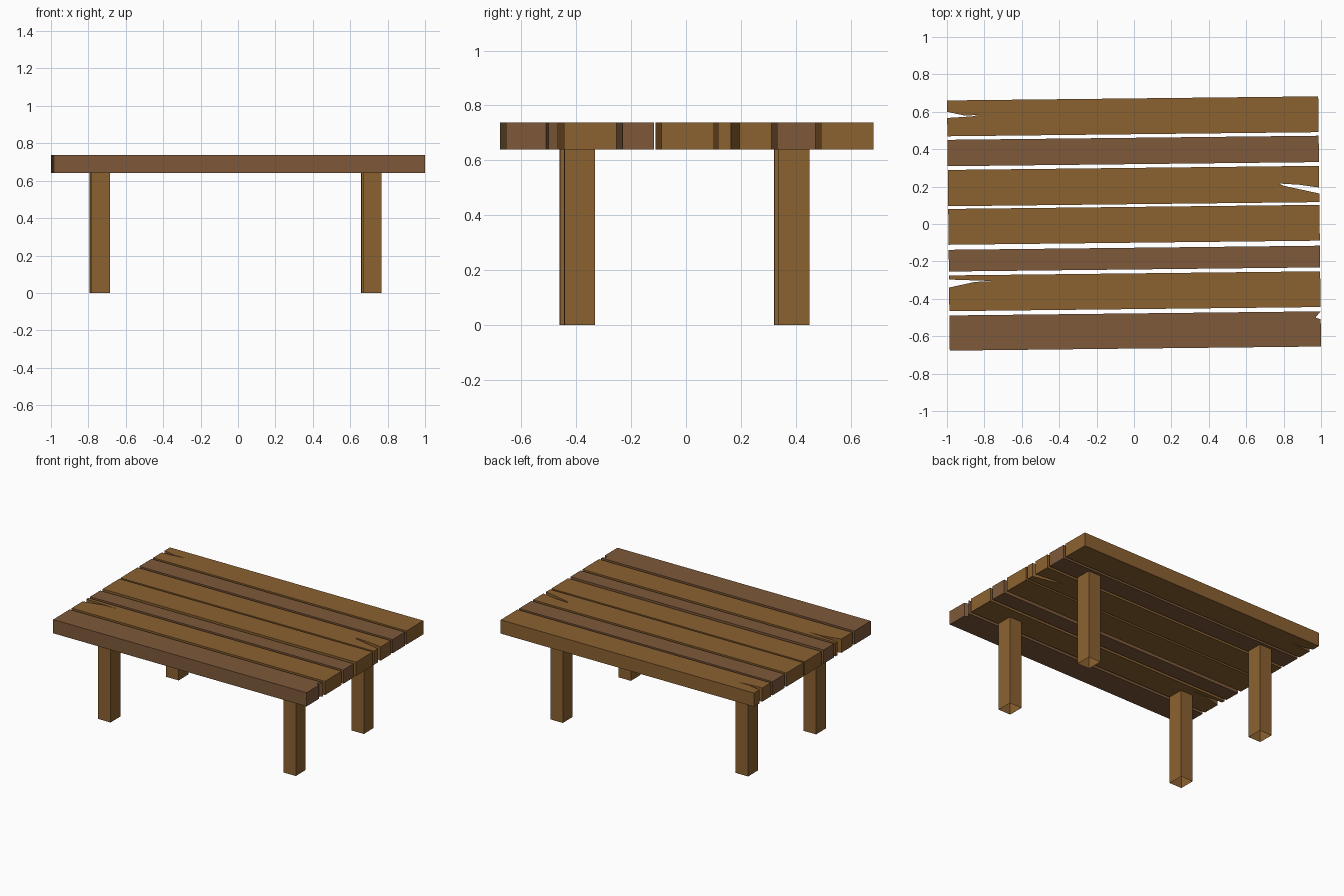
import bpy, bmesh, math
from mathutils import Matrix

if "Cube" in bpy.data.objects:
    bpy.data.objects.remove(bpy.data.objects["Cube"])

TURN = Matrix.Rotation(0.0111, 4, 'Z')   # whole table sits slightly askew
HALF = 0.9925                            # half plank length
Z_LOW, Z_TOP = 0.64, 0.738


def material(name, rgb):
    m = bpy.data.materials.new(name)
    m.diffuse_color = (*rgb, 1)
    m.use_nodes = True
    m.node_tree.nodes["Principled BSDF"].inputs["Base Color"].default_value = m.diffuse_color
    return m


OAK = material("light_wood", (0.26, 0.12, 0.03))
WALNUT = material("dark_wood", (0.21, 0.10, 0.042))


def prism(name, outline, z0, z1, mat, capped=True):
    """Extrude a counter-clockwise outline from z0 to z1."""
    bm = bmesh.new()
    low = [bm.verts.new((x, y, z0)) for x, y in outline]
    top = [bm.verts.new((x, y, z1)) for x, y in outline]
    n = len(outline)
    for i in range(n):
        j = (i + 1) % n
        bm.faces.new((low[i], low[j], top[j], top[i]))
    if capped:
        bm.faces.new(top)
        bm.faces.new(low[::-1])
    bm.transform(TURN)
    mesh = bpy.data.meshes.new(name)
    bm.to_mesh(mesh)
    bm.free()
    mesh.materials.append(mat)
    ob = bpy.data.objects.new(name, mesh)
    bpy.context.collection.objects.link(ob)
    return ob


# Planks: y range, wood, splits in right end (going up), splits in left end (going down)
planks = [
    (-0.666, -0.478, WALNUT, [(HALF, -0.521), (0.965, -0.511)], []),
    (-0.455, -0.264, OAK, [], [(-HALF, -0.286), (-0.748, -0.297), (-0.853, -0.300), (-HALF, -0.329)]),
    (-0.243, -0.127, WALNUT, [], []),
    (-0.100, 0.0915, OAK, [], []),
    (0.106, 0.300, OAK, [(HALF, 0.152), (0.80, 0.196), (0.777, 0.208), (0.887, 0.200), (HALF, 0.184)], []),
    (0.320, 0.461, WALNUT, [], []),
    (0.480, 0.6715, OAK, [], [(-HALF, 0.611), (-0.90, 0.590), (-0.824, 0.592), (-0.86, 0.585), (-HALF, 0.578)]),
]
for i, (y0, y1, wood, right, left) in enumerate(planks, 1):
    outline = [(-HALF, y0), (HALF, y0), *right, (HALF, y1), (-HALF, y1), *left]
    prism(f"top_plank_{i}", outline, Z_LOW, Z_TOP, wood)

# Legs: open-ended square posts
for side, cx in (("left", -0.739), ("right", 0.7125)):
    for end, cy in (("front", -0.395), ("back", 0.385)):
        a, b = 0.049, 0.056
        outline = [(cx - a, cy - b), (cx + a, cy - b), (cx + a, cy + b), (cx - a, cy + b)]
        prism(f"{end}_{side}_leg", outline, 0, Z_LOW, OAK, capped=False)
